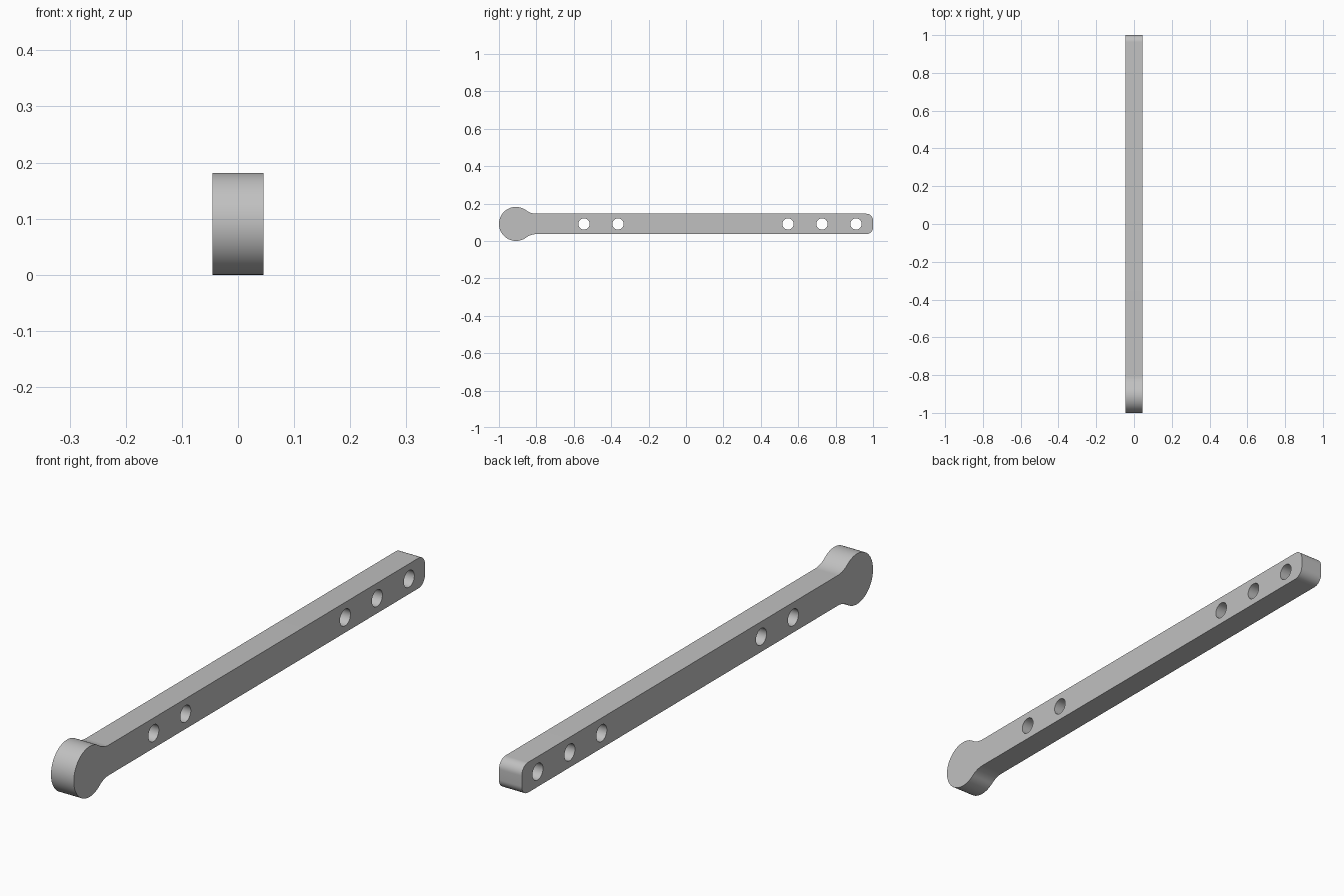
import bpy, bmesh
from math import sin, cos, pi, sqrt, atan2

if "Cube" in bpy.data.objects:
    bpy.data.objects.remove(bpy.data.objects["Cube"])

R = 1 / 11                # knob radius, also the neck fillet radius
H = 0.0545                # half height of the bar
HALF_W = R / 2            # half thickness across x
CORNER = 0.036            # rounding of the far end
HOLE_R = 0.03
KNOB_Y = -1 + R
HOLES = [-6 * R, -4 * R, 6 * R, 8 * R, 10 * R]

gray = bpy.data.materials.new("plain_gray")
gray.use_nodes = True
gray.diffuse_color = (0.53, 0.53, 0.53, 1)
gray.node_tree.nodes["Principled BSDF"].inputs["Base Color"].default_value = (0.53, 0.53, 0.53, 1)


def arc(cy, cz, r, a0, a1, n):
    return [(cy + r * cos(a0 + (a1 - a0) * i / n), cz + r * sin(a0 + (a1 - a0) * i / n))
            for i in range(n + 1)]


def extrude_x(name, points, half):
    """Prism along x from a closed (y, z) outline."""
    bm = bmesh.new()
    face = bm.faces.new([bm.verts.new((-half, y, z + R)) for y, z in points])
    new = bmesh.ops.extrude_face_region(bm, geom=[face])["geom"]
    bmesh.ops.translate(bm, vec=(2 * half, 0, 0),
                        verts=[v for v in new if isinstance(v, bmesh.types.BMVert)])
    bmesh.ops.recalc_face_normals(bm, faces=bm.faces)
    mesh = bpy.data.meshes.new(name)
    bm.to_mesh(mesh)
    bm.free()
    mesh.materials.append(gray)
    obj = bpy.data.objects.new(name, mesh)
    bpy.context.collection.objects.link(obj)
    return obj


# Upper outline: knob, tangent neck fillet, bar, rounded end
neck_z = H + R
neck_dy = sqrt((2 * R) ** 2 - neck_z ** 2)
touch = atan2(neck_z, neck_dy)
upper = arc(KNOB_Y, 0, R, pi, touch, 32)
upper += arc(KNOB_Y + neck_dy, neck_z, R, pi + touch, 1.5 * pi, 14)[1:]
upper += arc(1 - CORNER, H - CORNER, CORNER, pi / 2, 0, 12)
lower = [(y, -z) for y, z in reversed(upper[1:])]
arm = extrude_x("lever_arm", upper + lower, HALF_W)

# Round through holes
for y in HOLES:
    cutter = extrude_x("hole_cutter", arc(y, 0, HOLE_R, 0, 2 * pi, 40)[:-1], 2 * HALF_W)
    cutter.hide_render = True
    bpy.context.view_layer.objects.active = arm
    cut = arm.modifiers.new("hole", "BOOLEAN")
    cut.operation, cut.solver, cut.object = "DIFFERENCE", "EXACT", cutter
    bpy.ops.object.modifier_apply(modifier=cut.name)
    bpy.data.objects.remove(cutter)

# Smooth curved walls, sharp rims
bpy.ops.object.select_all(action="DESELECT")
arm.select_set(True)
bpy.context.view_layer.objects.active = arm
bpy.ops.object.shade_smooth_by_angle(angle=pi / 6)
